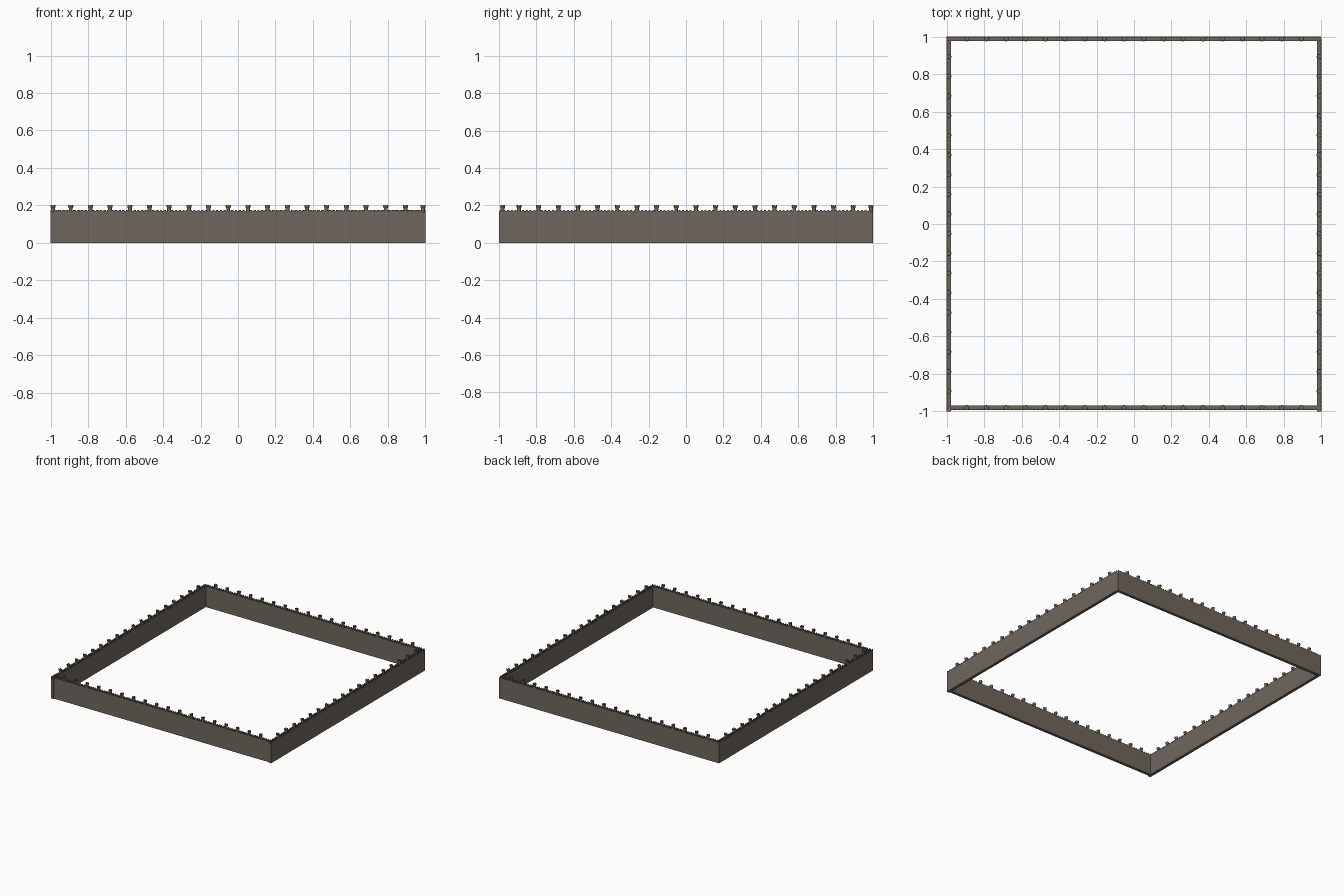
import bpy, bmesh, math
from mathutils import Matrix, Vector

if "Cube" in bpy.data.objects:
    bpy.data.objects.remove(bpy.data.objects["Cube"])

def material(name, rgb):
    m = bpy.data.materials.new(name)
    m.diffuse_color = (*rgb, 1)
    m.use_nodes = True
    m.node_tree.nodes["Principled BSDF"].inputs["Base Color"].default_value = m.diffuse_color
    return m

STONE = material("warm grey stone", (0.16, 0.136, 0.11))

T = 0.024          # wall thickness
FLOOR = 0.163      # walkway height
PARAPET = 0.169    # solid parapet height
TOP = 0.176        # merlon height

def finish(bm, name, loc, turn):
    me = bpy.data.meshes.new(name)
    bm.to_mesh(me)
    bm.free()
    me.materials.append(STONE)
    ob = bpy.data.objects.new(name, me)
    ob.location = loc
    ob.rotation_euler.z = turn
    bpy.context.collection.objects.link(ob)
    return ob

def box(bm, lo, hi):
    lo, hi = Vector(lo), Vector(hi)
    mat = Matrix.Translation((lo + hi) / 2) @ Matrix.Diagonal((*(hi - lo), 1))
    bmesh.ops.create_cube(bm, size=1, matrix=mat)

def wall(name, loc, a, b, turn):
    """Wall along local x from a to b, with a sunken walkway and merlons."""
    bm = bmesh.new()
    h, p = T / 2, 0.004
    # U-shaped section swept along the wall
    prof = [(-h, 0), (h, 0), (h, PARAPET), (h - p, PARAPET), (h - p, FLOOR),
            (-h + p, FLOOR), (-h + p, PARAPET), (-h, PARAPET)]
    ends = [[bm.verts.new((x, y, z)) for y, z in prof] for x in (a, b)]
    n = len(prof)
    for i in range(n):
        j = (i + 1) % n
        bm.faces.new((ends[0][i], ends[0][j], ends[1][j], ends[1][i]))
    for e in ends:
        bm.faces.new(e)
    # merlons on both parapets
    count = round((b - a) / 0.02)
    step = (b - a) / count
    for k in range(count):
        x = a + (k + 0.5) * step
        for y in (-h, h - p):
            box(bm, (x - 0.0055, y, PARAPET), (x + 0.0055, y + p, TOP))
    bmesh.ops.recalc_face_normals(bm, faces=bm.faces[:])
    finish(bm, name, loc, turn)

def turrets(name, loc, turn):
    """Row of 18 small flared round turrets with hollow tops."""
    bm = bmesh.new()
    seg = 12
    prof = [(0.0105, FLOOR - 0.01), (0.0105, 0.186), (0.0135, 0.191),
            (0.0135, 0.198), (0.0095, 0.198), (0.0095, 0.191)]
    for k in range(18):
        cx = -0.893 + k * 1.787 / 17
        rings = [[bm.verts.new((cx + r * math.cos(2 * math.pi * s / seg),
                                r * math.sin(2 * math.pi * s / seg), z))
                  for s in range(seg)] for r, z in prof]
        for lo, hi in zip(rings, rings[1:]):
            for s in range(seg):
                t = (s + 1) % seg
                f = bm.faces.new((lo[s], lo[t], hi[t], hi[s]))
        bm.faces.new(rings[-1])
        # rim merlons
        for s in range(6):
            ang = 2 * math.pi * (s + 0.5) / 6
            mat = (Matrix.Translation((cx, 0, 0.2005)) @ Matrix.Rotation(ang, 4, 'Z')
                   @ Matrix.Translation((0.0113, 0, 0))
                   @ Matrix.Diagonal((0.0036, 0.007, 0.005, 1)))
            bmesh.ops.create_cube(bm, size=1, matrix=mat)
    bmesh.ops.recalc_face_normals(bm, faces=bm.faces[:])
    finish(bm, name, loc, turn)

# name, centre line, start, end, rotation
Q = math.pi / 2
for name, loc, a, b, turn in [
        ("front", (0, -0.98, 0), -0.985, 0.985, 0),
        ("back", (0, 0.988, 0), -1.0, 0.997, 0),
        ("left", (-0.988, 0, 0), -1.0, 0.99, Q),
        ("right", (0.988, 0, 0), -1.0, 0.99, Q)]:
    wall(name + "_wall", loc, a, b, turn)
    turrets(name + "_turrets", loc, turn)
